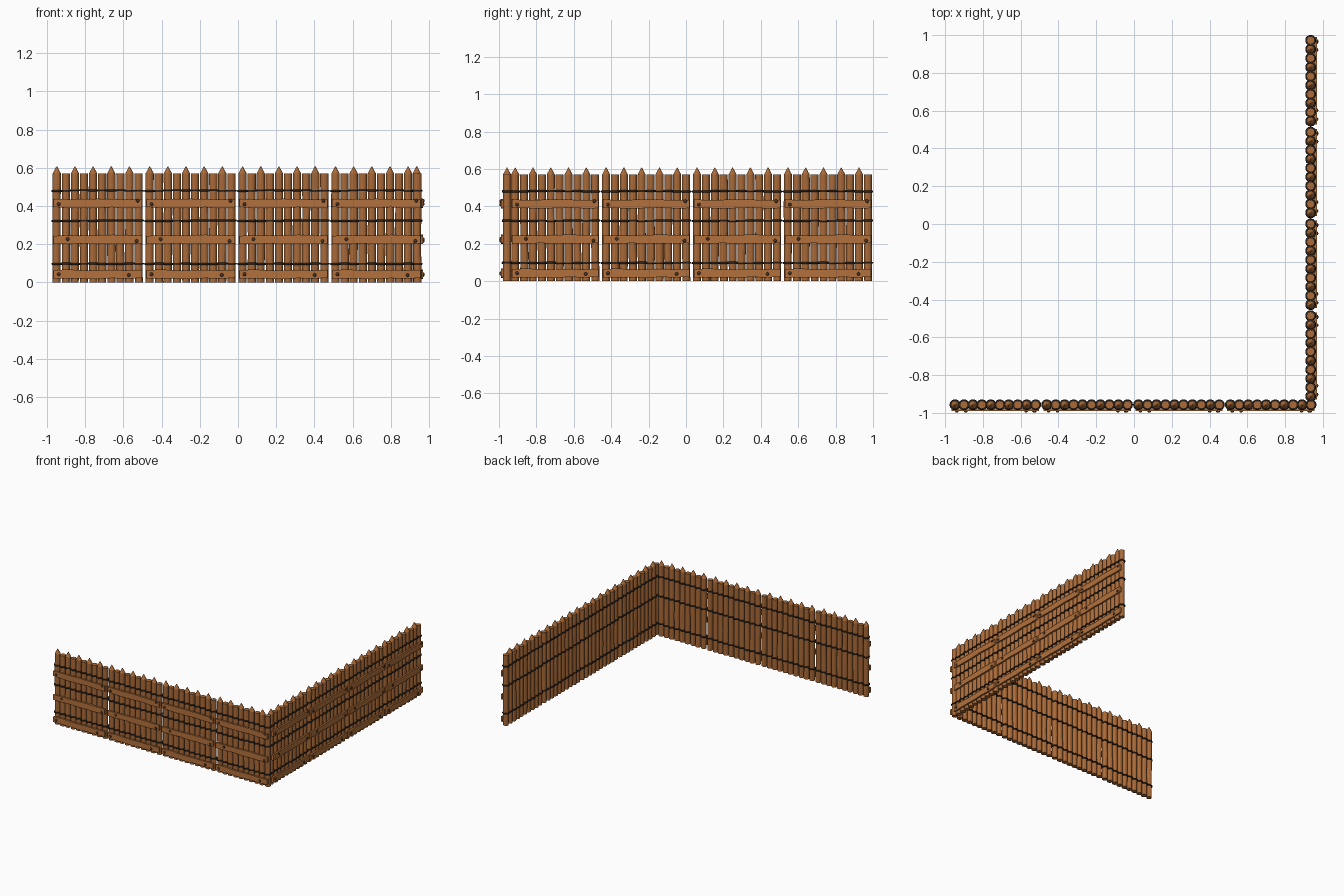
import bpy, bmesh, random
from math import pi, cos, sin
from mathutils import Matrix, Vector

if "Cube" in bpy.data.objects:
    bpy.data.objects.remove(bpy.data.objects["Cube"])

random.seed(4)
PITCH, POSTS = 0.0475, 10
STEP = 0.486


def material(name, rgb):
    m = bpy.data.materials.new(name)
    m.diffuse_color = (*rgb, 1)
    m.use_nodes = True
    m.node_tree.nodes["Principled BSDF"].inputs["Base Color"].default_value = m.diffuse_color
    return m


wood = material("wood", (0.40, 0.145, 0.04))
plank_wood = material("plank_wood", (0.45, 0.165, 0.045))
dark = material("dark_rope", (0.025, 0.018, 0.014))
iron = material("nail_iron", (0.07, 0.035, 0.02))


def finish(bm, name, mat):
    bmesh.ops.recalc_face_normals(bm, faces=bm.faces)
    me = bpy.data.meshes.new(name)
    bm.to_mesh(me)
    bm.free()
    me.materials.append(mat)
    return me


def loft(bm, rings):
    """Skin a list of equal vertex rings and cap both ends."""
    rows = [[bm.verts.new(p) for p in r] for r in rings]
    n = len(rows[0])
    for a, b in zip(rows, rows[1:]):
        for i in range(n):
            bm.faces.new((a[i], a[(i + 1) % n], b[(i + 1) % n], b[i]))
    bm.faces.new(rows[0])
    bm.faces.new(rows[-1])


def circle(x, y, z, r, n=12):
    return [(x + r * cos(2 * pi * i / n), y + r * sin(2 * pi * i / n), z) for i in range(n)]


# Posts: pointed and flat stakes alternate, slightly uneven
def make_posts():
    bm = bmesh.new()
    for i in range(POSTS):
        x = i * PITCH
        u = random.uniform
        rings = [circle(x + u(-.0015, .0015), 0, z, 0.0215 + u(-.001, .0012))
                 for z in (0, 0.19, 0.38)]
        rings.append(circle(x, 0, 0.57, 0.0215))
        if i % 2 == 0:
            rings.append(circle(x, 0, 0.607, 0.002))
        loft(bm, rings)
    return finish(bm, "posts", wood)


# Ropes: a loop round every stake at three heights
def make_ropes():
    bm = bmesh.new()
    N, M, R, r = 14, 6, 0.0235, 0.0055
    for z0 in (0.098, 0.323, 0.481):
        for i in range(POSTS):
            z = z0 + random.uniform(-.002, .002)
            g = [[bm.verts.new((i * PITCH + (R + r * cos(b)) * cos(a),
                                (R + r * cos(b)) * sin(a), z + r * sin(b)))
                  for b in (2 * pi * k / M for k in range(M))]
                 for a in (2 * pi * j / N for j in range(N))]
            for j in range(N):
                for k in range(M):
                    bm.faces.new((g[j][k], g[(j + 1) % N][k],
                                  g[(j + 1) % N][(k + 1) % M], g[j][(k + 1) % M]))
    return finish(bm, "ropes", dark)


# Planks: three rough-edged boards on the outer side
def make_planks():
    bm = bmesh.new()
    for zlo, zhi in ((0.021, 0.066), (0.203, 0.247), (0.392, 0.436)):
        rings = []
        for k in range(7):
            x = -0.017 + 0.462 * k / 6
            lo = zlo + random.uniform(-.003, .003)
            hi = zhi + random.uniform(-.003, .003)
            rings.append([(x, -0.019, lo), (x, -0.033, lo), (x, -0.033, hi), (x, -0.019, hi)])
        loft(bm, rings)
    return finish(bm, "planks", plank_wood)


# Nails: domed heads, two per plank
def make_nails():
    bm = bmesh.new()
    for x, z in ((0.01, 0.41), (0.423, 0.428), (0.057, 0.227),
                 (0.418, 0.217), (0.01, 0.043), (0.377, 0.039)):
        m = Matrix.Translation((x, -0.034, z)) @ Matrix.Diagonal((1, 0.75, 1, 1))
        bmesh.ops.create_uvsphere(bm, u_segments=10, v_segments=6, radius=0.0095, matrix=m)
    return finish(bm, "nails", iron)


meshes = [make_posts(), make_ropes(), make_planks(), make_nails()]
for me in (meshes[0], meshes[1], meshes[3]):
    for p in me.polygons:
        p.use_smooth = me is not meshes[0]


# Two wings of four panels meeting at the front right corner
def wing(name, start, angle):
    rot = Matrix.Rotation(angle, 4, 'Z')
    for i in range(4):
        m = Matrix.Translation(start) @ rot @ Matrix.Translation((i * STEP, 0, 0))
        for me in meshes:
            ob = bpy.data.objects.new(f"{name}_{me.name}_{i + 1}", me)
            ob.matrix_world = m
            bpy.context.collection.objects.link(ob)


wing("front", Vector((-0.948, -0.957, 0)), 0)
wing("side", Vector((0.935, -0.913, 0)), pi / 2)
